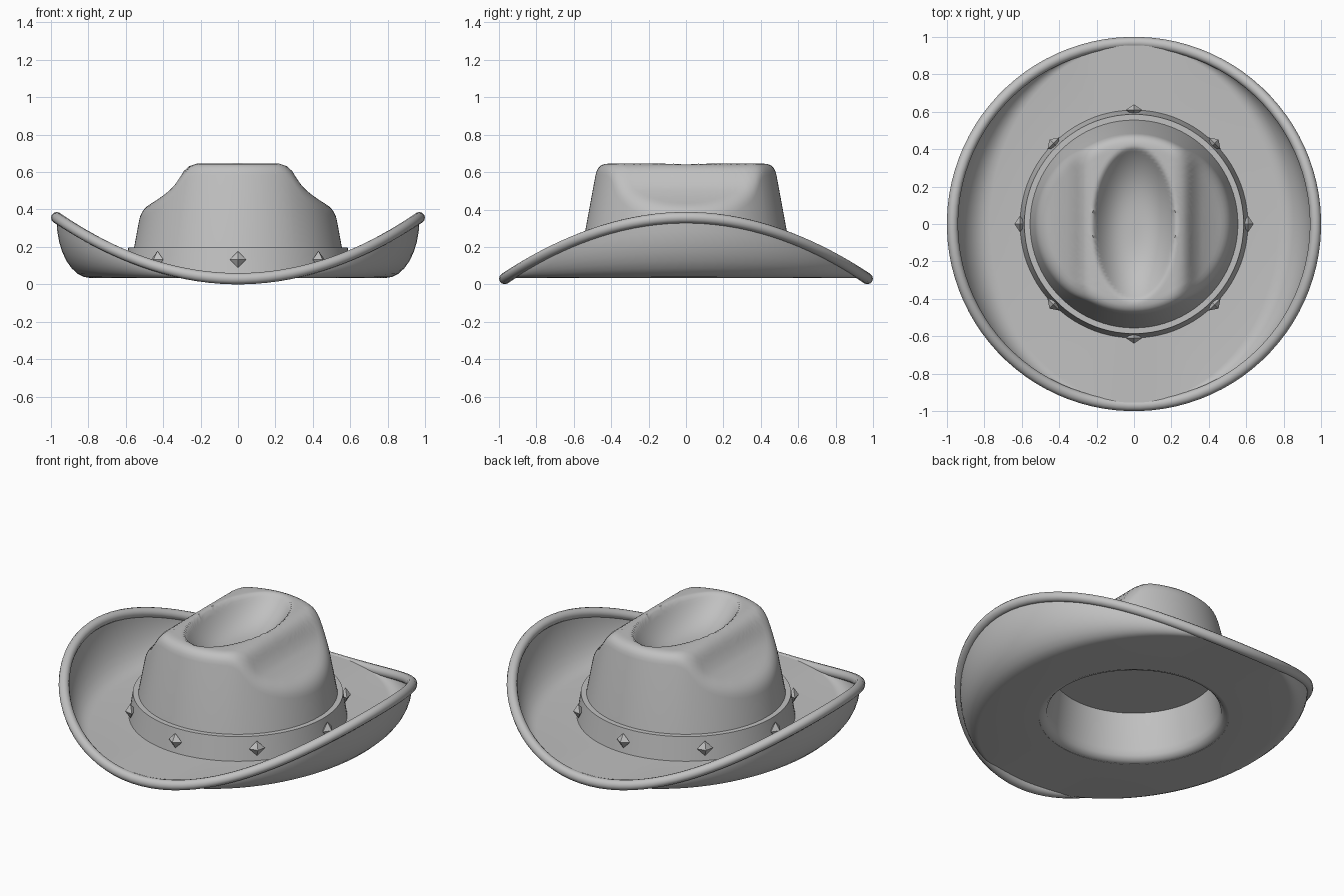
import bpy, bmesh, math
from mathutils import Vector

if "Cube" in bpy.data.objects:
    bpy.data.objects.remove(bpy.data.objects["Cube"])

N = 96  # segments around
grey = bpy.data.materials.new("felt_grey")
grey.diffuse_color = (0.53, 0.53, 0.53, 1)
grey.use_nodes = True
grey.node_tree.nodes["Principled BSDF"].inputs["Base Color"].default_value = grey.diffuse_color


def finish(name, bm, smooth=True, angle=35):
    bmesh.ops.recalc_face_normals(bm, faces=bm.faces)
    me = bpy.data.meshes.new(name)
    bm.to_mesh(me)
    bm.free()
    me.materials.append(grey)
    ob = bpy.data.objects.new(name, me)
    bpy.context.collection.objects.link(ob)
    bpy.ops.object.select_all(action='DESELECT')
    ob.select_set(True)
    bpy.context.view_layer.objects.active = ob
    if smooth:
        bpy.ops.object.shade_smooth_by_angle(angle=math.radians(angle))
    return ob


def sweep(columns, wrap=False, first=None, last=None):
    """Skin between profile columns placed around z; optional centre points close the ends."""
    bm = bmesh.new()
    cols = [[bm.verts.new(p) for p in c] for c in columns]
    m = len(cols[0])
    a_v = bm.verts.new(first) if first else None
    b_v = bm.verts.new(last) if last else None
    for i in range(len(cols)):
        a, b = cols[i], cols[(i + 1) % len(cols)]
        for j in range(m if wrap else m - 1):
            k = (j + 1) % m
            bm.faces.new((a[j], b[j], b[k], a[k]))
        if a_v:
            bm.faces.new((a_v, b[0], a[0]))
        if b_v:
            bm.faces.new((b_v, a[-1], b[-1]))
    return bm


# half-step offset keeps the columns off the front and back points
angles = [2 * math.pi * (i + 0.5) / N for i in range(N)]

# Brim: flat middle with sides curling up to the rim, as a closed two-sided shell
R = 0.97


def rim_z(a):
    return 0.03 + 0.327 * math.cos(a) ** 2


def brim_side(a, flat, edge, z0):
    c, s = math.cos(a), math.sin(a)
    rise = max(rim_z(a) - 0.045, 0)
    pts = [(0.53 * c, 0.53 * s, z0)]
    for i in range(9):
        t = math.pi / 2 * i / 8
        x = (flat + (edge - flat) * math.sin(t)) * c
        pts.append((x, edge * s, z0 + rise * (1 - math.cos(t))))
    return pts


cols = [brim_side(a, 0.79, 0.970, 0.034) + brim_side(a, 0.77, 0.955, 0.057)[::-1] for a in angles]
finish("brim", sweep(cols, wrap=True), angle=20)

# Rolled rim tube
cols = []
for a in angles:
    c, s = math.cos(a), math.sin(a)
    col = []
    for i in range(12):
        t = 2 * math.pi * i / 12
        r = R + 0.03 * math.cos(t)
        col.append((r * c, r * s, rim_z(a) + 0.03 * math.sin(t)))
    cols.append(col)
finish("rim", sweep(cols, wrap=True), angle=60)

# Crown: tapered wall, pinched sides, oval dent on top, hollow below
PINCH = [(0, .645), (.22, .645), (.26, .632), (.29, .605), (.315, .56), (.35, .515),
         (.40, .474), (.45, .44), (.50, .412), (.60, .358)]
CEILING = 0.32


def wall_r(z):
    return 0.592 - 0.185 * z


def pinch_z(x):
    x = abs(x)
    for (x0, z0), (x1, z1) in zip(PINCH, PINCH[1:]):
        if x <= x1:
            return z0 + (z1 - z0) * (x - x0) / (x1 - x0)
    return PINCH[-1][1]


def top_z(x, y):
    q = (x / 0.22) ** 2 + (y / 0.41) ** 2
    return pinch_z(x) - 0.15 * max(0, 1 - q ** 1.4)


cols = []
for a in angles:
    c, s = math.cos(a), math.sin(a)
    r = 0.5
    for _ in range(20):
        r = wall_r(pinch_z(r * c))
    ze = pinch_z(r * c)
    # inner wall and rounded lip of the opening
    prof = [(0.455, CEILING), (0.479, 0.10), (0.486, 0.065), (0.504, 0.043),
            (0.535, 0.034), (wall_r(0.05), 0.05)]
    # rounded upper edge
    zl, ri = ze - 0.06, r - 0.055
    A = Vector((wall_r(zl), zl))
    B = Vector((r, ze))
    C = Vector((ri, top_z(ri * c, ri * s)))
    for i in range(6):
        t = i / 5
        p = A * (1 - t) ** 2 + B * 2 * t * (1 - t) + C * t * t
        prof.append((p.x, p.y))
    # top with the dent
    for i in range(1, 28):
        rr = ri * (1 - i / 28)
        prof.append((rr, top_z(rr * c, rr * s)))
    cols.append([(pr * c, pr * s, pz) for pr, pz in prof])
finish("crown", sweep(cols, first=(0, 0, CEILING), last=(0, 0, top_z(0, 0))), angle=60)

# Hat band
band = [(0.56, 0.05), (0.61, 0.05), (0.586, 0.198), (0.545, 0.198)]
cols = [[(r * math.cos(a), r * math.sin(a), z) for r, z in band] for a in angles]
finish("band", sweep(cols, wrap=True))

# Eight pyramid studs on the band
for k in range(8):
    a = k * math.pi / 4
    out = Vector((math.cos(a), math.sin(a), 0))
    side = Vector((-out.y, out.x, 0))
    up = Vector((0, 0, 1))
    mid = out * 0.609 + up * 0.133
    bm = bmesh.new()
    ring = [bm.verts.new(mid + d * 0.045) for d in (side, up, -side, -up)]
    for tip in (out, -out):
        v = bm.verts.new(mid + tip * 0.03)
        for i in range(4):
            bm.faces.new((v, ring[i], ring[(i + 1) % 4]))
    finish("stud_%d" % (k + 1), bm, smooth=False)
